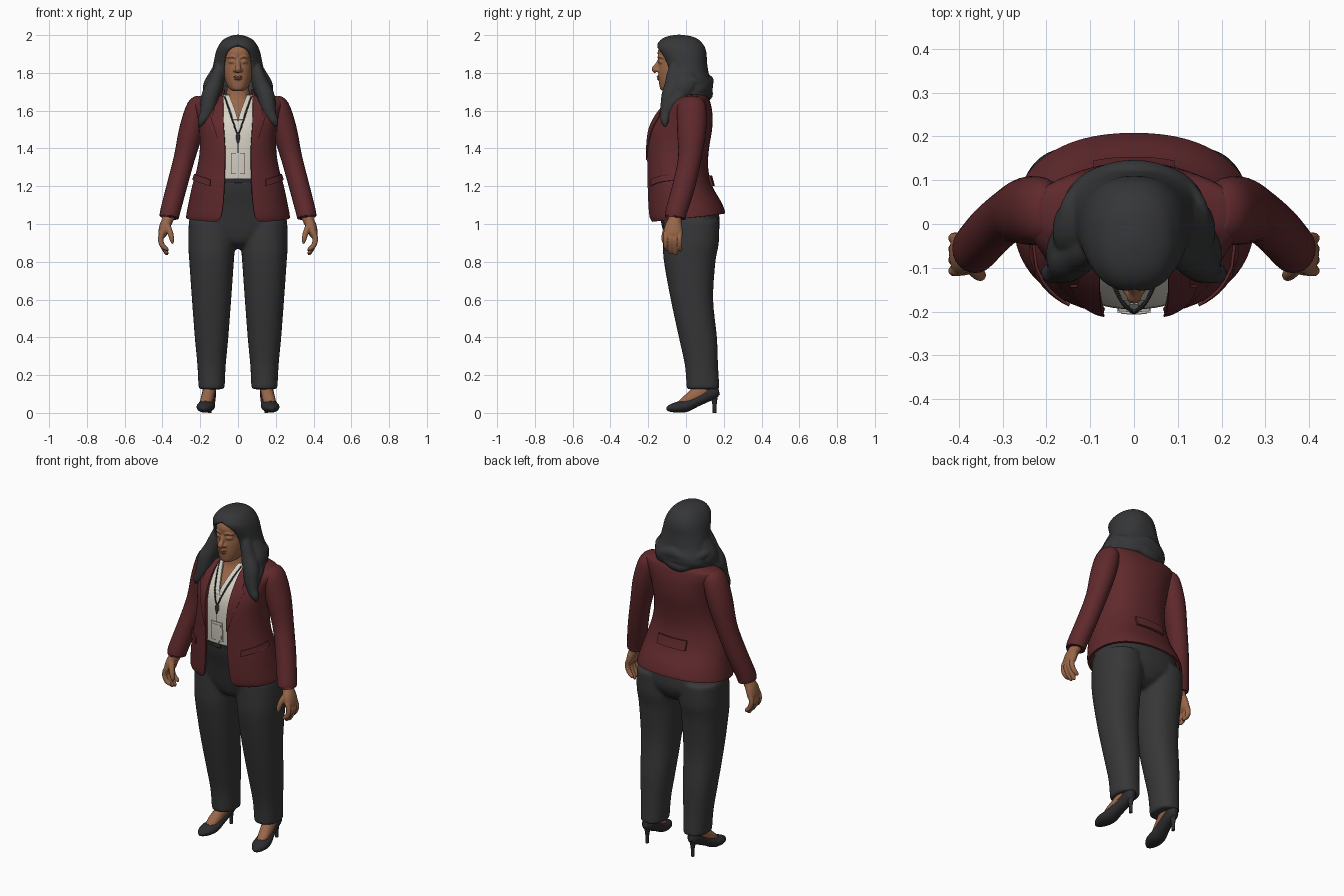
import bpy, bmesh, math
from mathutils import Vector

def material(name, rgb):
    m = bpy.data.materials.new(name)
    m.diffuse_color = (*rgb, 1)
    return m

RED = material("maroon wool", (0.115, 0.022, 0.025))
GREY = material("charcoal cloth", (0.038, 0.038, 0.040))
HAIR = material("black hair", (0.036, 0.037, 0.039))
SKIN = material("brown skin", (0.32, 0.135, 0.066))
LIPS = material("lips", (0.27, 0.1, 0.06))
CREAM = material("cream blouse", (0.68, 0.64, 0.56))
BLACK = material("black leather", (0.026, 0.026, 0.029))
N = 2.25  # squareness of body cross-sections

def sample(rows, k=4):
    """Smooth curve through rows of numbers."""
    out = []
    for i in range(len(rows) - 1):
        a, b, c, d = rows[max(i-1, 0)], rows[i], rows[i+1], rows[min(i+2, len(rows)-1)]
        for j in range(k):
            t = j / k
            out.append([0.5 * (2*q + (r-p)*t + (2*p-5*q+4*r-s)*t*t + (3*q-p-3*r+s)*t**3)
                        for p, q, r, s in zip(a, b, c, d)])
    return out + [list(rows[-1])]

def select(obs):
    bpy.ops.object.select_all(action='DESELECT')
    for ob in obs:
        ob.select_set(True)
    bpy.context.view_layer.objects.active = obs[0]

def build(name, rings, mat, loop=True, solid=True, thick=0.0, offset=-1.0, angle=50):
    bm = bmesh.new()
    vs = [[bm.verts.new(p) for p in r] for r in rings]
    n = len(rings[0])
    for lo, hi in zip(vs, vs[1:]):
        for i in range(n if loop else n - 1):
            j = (i + 1) % n
            bm.faces.new((lo[i], lo[j], hi[j], hi[i]))
    if solid:
        bm.faces.new(vs[0][::-1])
        bm.faces.new(vs[-1])
        bmesh.ops.recalc_face_normals(bm, faces=bm.faces)
    me = bpy.data.meshes.new(name)
    bm.to_mesh(me)
    bm.free()
    me.materials.append(mat)
    ob = bpy.data.objects.new(name, me)
    bpy.context.collection.objects.link(ob)
    select([ob])
    if thick:
        m = ob.modifiers.new("thickness", 'SOLIDIFY')
        m.thickness, m.offset = thick, offset
        bpy.ops.object.modifier_apply(modifier=m.name)
    bpy.ops.object.shade_smooth_by_angle(angle=math.radians(angle))
    return ob

def fuse(name, obs, voxel, rounds):
    """Blend overlapping solids into one soft surface."""
    select(obs)
    bpy.ops.object.join()
    ob = bpy.context.view_layer.objects.active
    ob.name = name
    m = ob.modifiers.new("blend", 'REMESH')
    m.mode, m.voxel_size = 'VOXEL', voxel
    s = ob.modifiers.new("soften", 'SMOOTH')
    s.factor, s.iterations = 0.5, rounds
    for x in ("blend", "soften"):
        bpy.ops.object.modifier_apply(modifier=x)
    bpy.ops.object.shade_smooth_by_angle(angle=math.radians(60))

def ring_point(row, a, grow=0.0):
    """Point on a body cross-section; angle 0 is the front."""
    z, rx, yf, yb = row[:4]
    s, c = math.sin(a), math.cos(a)
    x = math.copysign(abs(s) ** (2/N), s) * (rx + grow)
    y = (yf+yb)/2 - math.copysign(abs(c) ** (2/N), c) * ((yb-yf)/2 + grow)
    tilt = row[5] if len(row) > 5 else 0
    return Vector((x, y, z + tilt * (1-c)/2))

def angle_of(row, x):
    return math.copysign(math.asin(min(1, abs(x)/row[1]) ** (N/2)), x)

def body(name, rows, mat, cx=0.0, n=40):
    rings = [[ring_point(r, 2*math.pi*i/n) + Vector((cx, 0, 0)) for i in range(n)] for r in sample(rows)]
    return build(name, rings, mat)

def open_shell(name, rows, mat, thick, n=56):
    """Wrap-around garment, parted at the front by each row's gap."""
    rings = []
    for r in sample(rows):
        a0 = angle_of(r, max(r[4], 0.0005))
        rings.append([ring_point(r, a0 + (2*math.pi - 2*a0)*i/n) for i in range(n + 1)])
    return build(name, rings, mat, loop=False, solid=False, thick=thick)

def row_at(rows, z):
    s = sample(rows, 8)
    for a, b in zip(s, s[1:]):
        if z <= b[0]:
            t = max(0, (z - a[0]) / (b[0] - a[0]))
            return [z] + [p + (q-p)*t for p, q in zip(a[1:5], b[1:5])]
    return s[-1][:5]

def patch(name, rows, f, mat, side=1, back=False, grow=0.002, thick=0.006, nu=6, nv=12):
    """Thin plate lying on a body surface; f(u, v) gives x and z."""
    rings = []
    for j in range(nv + 1):
        line = []
        for i in range(nu + 1):
            x, z = f(i/nu, j/nv)
            r = row_at(rows, z)
            a = angle_of(r, x * side)
            line.append(ring_point(r, math.pi - a if back else a, grow))
        rings.append(line[::-1] if (side < 0) != back else line)
    return build(name, rings, mat, loop=False, solid=False, thick=thick, offset=1)

def tube(name, rows, mat, side=1, ref=(0, 1, 0), n=16, k=4):
    """Elliptical tube; rows are x, y, z, width radius, radius along ref."""
    rows = sample(rows, k)
    pts = [Vector(r[:3]) for r in rows]
    rings = []
    for i, r in enumerate(rows):
        t = (pts[min(i+1, len(pts)-1)] - pts[max(i-1, 0)]).normalized()
        v = Vector(ref) - t * t.dot(Vector(ref))
        v.normalize()
        u = v.cross(t)
        ring = []
        for q in range(n):
            a = 2*math.pi*q/n
            p = pts[i] + u*math.cos(a)*r[3] + v*math.sin(a)*r[4]
            ring.append(Vector((p.x*side, p.y, p.z)))
        rings.append(ring)
    return build(name, rings, mat)

# Jacket, blouse: z, half width, front y, back y, half gap, rise to the back
JACKET = [(1.01, .275, -.19, .208, .115, .045), (1.035, .273, -.2, .204, .092, .04), (1.1, .262, -.205, .185, .08, .02),
          (1.2, .243, -.208, .14, .073, 0), (1.3, .216, -.21, .117, .07, 0), (1.4, .202, -.211, .122, .07, 0),
          (1.5, .206, -.2, .138, .076, 0), (1.58, .22, -.16, .14, .08, 0), (1.64, .243, -.105, .13, .08, 0),
          (1.67, .228, -.06, .118, .078, 0), (1.69, .15, -.05, .1, .076, 0), (1.715, .1, -.045, .085, .074, 0)]
BLOUSE = [(1.22, .195, -.184, .1, 0), (1.35, .18, -.194, .09, 0), (1.47, .18, -.192, .1, 0), (1.54, .18, -.174, .1, 0),
          (1.6, .17, -.137, .1, .016), (1.65, .13, -.097, .08, .034), (1.685, .085, -.07, .07, .046)]
open_shell("jacket", JACKET, RED, .012)
open_shell("blouse", BLOUSE, CREAM, .004)
patch("blouse_placket", BLOUSE, lambda u, v: (-.01 + .02*u, 1.25 + .28*v), CREAM, thick=.003)
patch("jacket_back_tab", JACKET, lambda u, v: (-.09 + .18*u, 1.2 + .055*v), RED, back=True, thick=.012, nu=12)

def lapel(u, v):
    z = 1.34 + .335*v
    w = .008 + .085*v if v < .72 else .05 - .03*(v - .72)
    return row_at(JACKET, z)[4] - .003 + u*w, z

hair, trousers = [], []
for s, tag in ((1, "left"), (-1, "right")):
    patch(f"{tag}_lapel", JACKET, lapel, RED, s, nv=25, thick=.005)
    patch(f"{tag}_pocket_flap", JACKET, lambda u, v: (.145 + .088*u, 1.2 + .035*v + .03*u), RED, s)
    patch(f"{tag}_blouse_collar", BLOUSE,
          lambda u, v: (row_at(BLOUSE, 1.55 + .13*v)[4] + .024*u, 1.55 + .13*v), CREAM, s, thick=.005)
    # Sleeves
    tube(f"{tag}_sleeve", [(.19, .03, 1.662, .03, .05), (.212, .03, 1.622, .058, .076), (.246, .03, 1.5, .065, .077),
         (.284, .02, 1.35, .056, .062), (.324, -.012, 1.2, .054, .06), (.358, -.05, 1.07, .053, .057),
         (.364, -.057, 1.035, .05, .055), (.363, -.056, 1.045, .04, .045)], RED, s, n=24)
    # Hands
    hand = [tube(f"{tag}_palm", [(.358, -.052, 1.06, .032, .034), (.373, -.06, 1.02, .03, .036),
                 (.389, -.066, .985, .028, .047), (.4, -.068, .945, .023, .05), (.402, -.068, .925, .012, .04)], SKIN, s)]
    for i, drop in enumerate((.868, .85, .845, .862)):
        y = -.107 + .025*i
        hand.append(tube("finger", [(.4, y, .955, .014, .013), (.41, y, .92, .015, .013), (.4, y, .885, .014, .0125),
                         (.378, y + .002, drop, .011, .011), (.37, y + .002, drop - .007, .004, .004)], SKIN, s, n=10))
    hand.append(tube("thumb", [(.378, -.085, 1.0, .017, .02), (.361, -.108, .96, .016, .017),
                     (.35, -.117, .92, .013, .014), (.347, -.117, .895, .005, .005)], SKIN, s, n=10))
    fuse(f"{tag}_hand", hand, .0045, 2)
    # Trouser legs
    trousers.append(body("trouser_leg", [(.125, .069, .003, .178), (.25, .075, -.006, .17), (.4, .089, -.038, .164),
         (.6, .104, -.081, .144), (.8, .118, -.117, .156), (.9, .124, -.122, .174), (1.02, .12, -.118, .175)],
         GREY, s*.14, 32))
    # Feet and heeled shoes
    tube(f"{tag}_foot", [(.15, .105, .2, .04, .042), (.15, .1, .14, .036, .045), (.157, .06, .1, .034, .042),
         (.166, .005, .065, .033, .03), (.17, -.03, .045, .025, .02)], SKIN, s)
    tube(f"{tag}_shoe", [(.182, -.102, .02, .008, .008), (.18, -.085, .024, .027, .019), (.175, -.045, .03, .045, .029),
         (.168, 0, .037, .047, .032), (.16, .05, .06, .04, .03), (.153, .1, .087, .036, .034),
         (.15, .15, .113, .032, .036), (.15, .174, .12, .014, .022)], BLACK, s, ref=(0, 0, 1), n=20)
    tube(f"{tag}_shoe_heel", [(.15, .145, .11, .026, .028), (.15, .15, .07, .014, .016),
         (.15, .151, .03, .009, .01), (.15, .151, 0, .009, .01)], BLACK, s, n=12)
    # Beaded necklace strand
    beads = []
    for i in range(61):
        t = i / 60
        z = 1.675 - .2*t
        r = row_at(BLOUSE, z)
        p = ring_point(r, angle_of(r, .064*(1-t)**.9 + .002), .006)
        w = .005 if i % 2 else .002
        beads.append((*p, w, w))
    tube(f"{tag}_necklace", beads, BLACK, s, n=8, k=1)
    # Long wavy locks of hair
    hair.append(tube("front_lock", [(.09, -.05, 1.88, .012, .02), (.106, -.06, 1.8, .032, .04), (.122, -.068, 1.74, .042, .045),
         (.147, -.085, 1.68, .046, .045), (.158, -.1, 1.625, .04, .036), (.172, -.108, 1.58, .032, .028),
         (.192, -.112, 1.545, .022, .022), (.202, -.11, 1.515, .006, .006)], HAIR, s))
    hair.append(tube("side_lock", [(.1, .0, 1.86, .015, .03), (.122, -.005, 1.79, .032, .06), (.148, -.01, 1.735, .036, .06),
         (.152, -.035, 1.69, .034, .05), (.175, -.07, 1.645, .026, .038), (.178, -.09, 1.59, .018, .02)], HAIR, s))

fuse("trousers", trousers + [body("hips", [(.87, .04, -.04, .09), (.9, .1, -.095, .14), (.96, .225, -.12, .174),
     (1.02, .252, -.135, .178), (1.1, .244, -.155, .165), (1.18, .22, -.178, .12), (1.235, .2, -.187, .1)], GREY)], .01, 6)
body("belt", [(1.218, .205, -.19, .104), (1.24, .2, -.192, .103)], BLACK)
tube("belt_buckle", [(-.02, -.19, 1.228, .004, .011), (.02, -.19, 1.228, .004, .011)], BLACK, ref=(0, 0, 1), k=1)

# Pendant and hanging badge
def front(z, grow):
    return ring_point(row_at(BLOUSE, z), 0, grow)
tube("pendant", [(*front(z, .006), w, .006) for z, w in ((1.485, .003), (1.465, .011), (1.445, .009), (1.425, .003))], BLACK)
tube("badge_cord", [(*front(z, .004), .0025, .0025) for z in (1.43, 1.4, 1.375)], BLACK, n=8)
patch("badge_holder", BLOUSE, lambda u, v: (-.036 + .072*u, 1.265 + .112*v), CREAM, grow=.005, thick=.005)
patch("badge_card", BLOUSE, lambda u, v: (-.028 + .056*u, 1.273 + .09*v), CREAM, grow=.01, thick=.002)

# Neck, and head with blended nose, eyes and cheeks
body("neck_and_chest", [(1.48, .15, -.172, .08), (1.56, .15, -.142, .08), (1.62, .115, -.095, .07),
     (1.665, .068, -.066, .065), (1.75, .056, -.06, .06)], SKIN)
head = [body("head", [(1.703, .022, -.118, -.04), (1.712, .042, -.135, -.01), (1.74, .061, -.142, .03), (1.78, .073, -.146, .06),
     (1.82, .079, -.146, .08), (1.86, .08, -.143, .088), (1.91, .079, -.15, .088), (1.95, .065, -.13, .06),
     (1.97, .03, -.09, .02)], SKIN),
     tube("nose", [(0, -.138, 1.872, .01, .01), (0, -.154, 1.84, .013, .012), (0, -.168, 1.82, .017, .015),
     (0, -.158, 1.804, .01, .01)], SKIN, n=12),
     tube("mouth", [(-.032, -.125, 1.775, .008, .012), (0, -.142, 1.775, .011, .016), (.032, -.125, 1.775, .008, .012)],
          SKIN, ref=(0, 0, 1))]
for s in (1, -1):
    head.append(tube("eyelid", [(.016, -.141, 1.857, .004, .004), (.033, -.138, 1.86, .009, .009),
         (.051, -.126, 1.857, .004, .004)], SKIN, s, ref=(0, 0, 1), n=10))
    head.append(tube("brow", [(.012, -.145, 1.88, .006, .006), (.034, -.142, 1.887, .007, .006),
         (.058, -.122, 1.88, .004, .004)], SKIN, s, ref=(0, 0, 1), n=10))
    head.append(tube("nostril", [(.006, -.16, 1.815, .01, .01), (.017, -.15, 1.814, .01, .01),
         (.019, -.138, 1.816, .006, .006)], SKIN, s, ref=(0, 0, 1), n=10))
fuse("head", head, .005, 2)
for name, z, d in (("upper_lip", 1.78, .149), ("lower_lip", 1.769, .148)):
    tube(name, [(-.028, -.132, 1.776, .002, .002), (-.013, .002 - d, z, .006, .005), (0, -d, z - .001, .006, .005),
         (.013, .002 - d, z, .006, .005), (.028, -.132, 1.776, .002, .002)], LIPS, ref=(0, 0, 1), n=10)

# Hair cap parted around the face, with rolled waves at the nape
hair.append(open_shell("hair_cap", [(1.67, .15, -.08, .1, .1), (1.7, .163, -.085, .135, .09), (1.74, .16, -.095, .142, .083),
     (1.79, .143, -.1, .122, .077), (1.85, .13, -.118, .112, .074), (1.9, .12, -.142, .109, .062),
     (1.93, .11, -.155, .102, .036), (1.952, .098, -.152, .09, 0), (1.977, .077, -.132, .066, 0),
     (1.994, .044, -.097, .027, 0), (2.003, .004, -.045, -.035, 0)], HAIR, .028))
for i, (z, r, w) in enumerate(((1.745, .118, .034), (1.695, .112, .036))):
    roll = []
    for j in range(13):
        a = math.pi * (-.12 + 1.24*j/12)
        taper = .45 + .55*math.sin(math.pi*j/12)
        roll.append(((r + .035)*math.cos(a), -.005 + r*math.sin(a), z + .012*math.sin(5*a + i*2), w*taper, w*taper))
    hair.append(tube("nape_wave", roll, HAIR, ref=(0, 0, 1)))
fuse("hair", hair, .006, 3)
